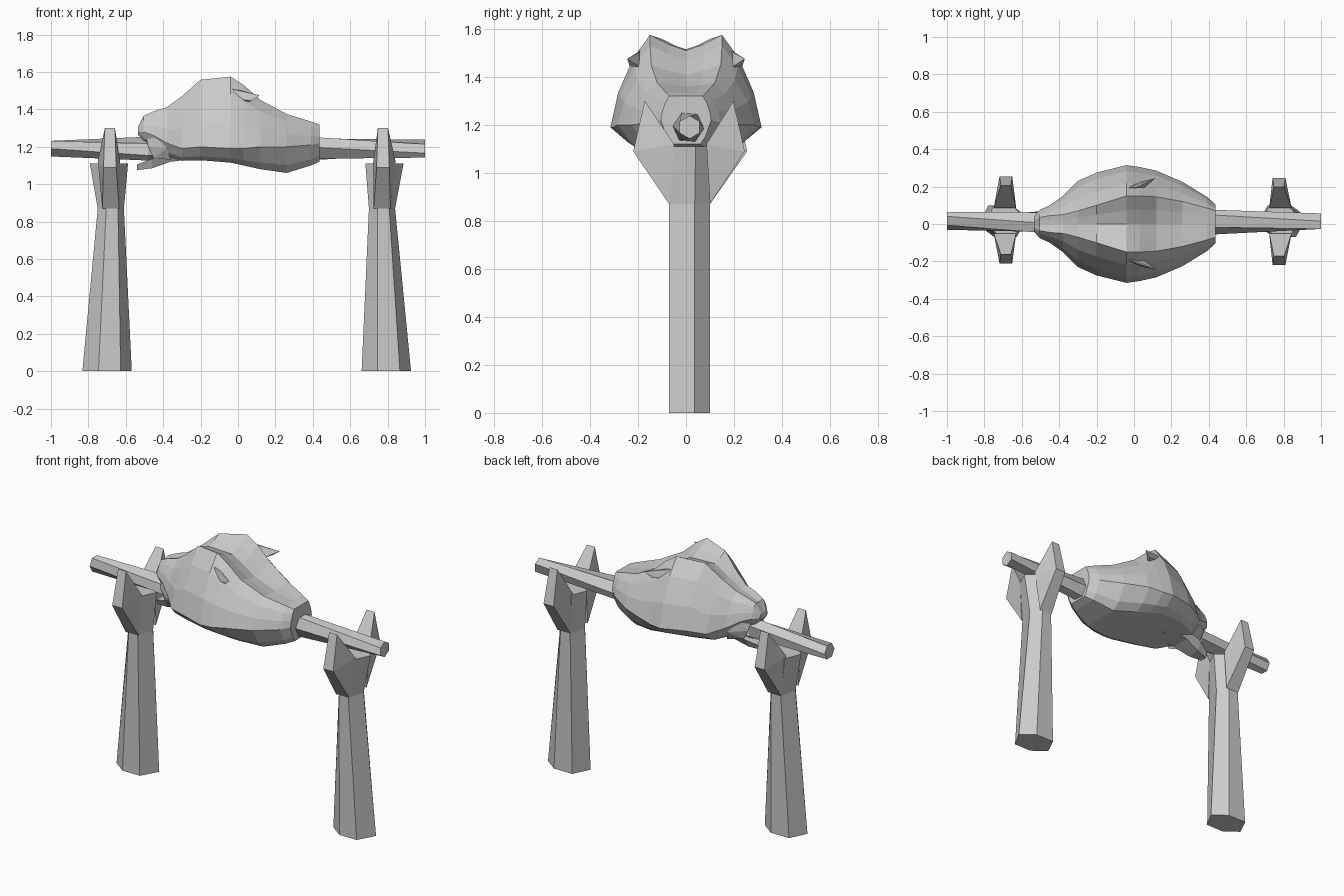
import bpy, bmesh, math
from mathutils import Vector

if "Cube" in bpy.data.objects:
    bpy.data.objects.remove(bpy.data.objects["Cube"])


def finish(name, bm):
    bmesh.ops.recalc_face_normals(bm, faces=bm.faces)
    mesh = bpy.data.meshes.new(name)
    bm.to_mesh(mesh)
    bm.free()
    obj = bpy.data.objects.new(name, mesh)
    bpy.context.collection.objects.link(obj)
    return obj


def loft(name, rings):
    """Skin a list of closed rings and cap both ends."""
    bm = bmesh.new()
    loops = [[bm.verts.new(p) for p in ring] for ring in rings]
    n = len(loops[0])
    for a, b in zip(loops, loops[1:]):
        for i in range(n):
            j = (i + 1) % n
            bm.faces.new((a[i], a[j], b[j], b[i]))
    bm.faces.new(loops[0])
    bm.faces.new(loops[-1])
    return finish(name, bm)


def hull(name, points):
    bm = bmesh.new()
    for p in points:
        bm.verts.new(p)
    res = bmesh.ops.convex_hull(bm, input=bm.verts)
    junk = {v for v in res["geom_interior"] + res["geom_unused"]
            if isinstance(v, bmesh.types.BMVert)}
    bmesh.ops.delete(bm, geom=list(junk), context='VERTS')
    return finish(name, bm)


def hexagon(cx, z, hx, y0=-0.07, y1=0.10):
    cy, hy = (y0 + y1) / 2, (y1 - y0) / 2
    return [Vector((cx + sx * hx, cy + sy * hy, z)) for sx, sy in
            ((-1, -.25), (-.35, -1), (.55, -1), (1, .25), (.35, 1), (-.6, 1))]


# forked posts
def post(side, base_x, neck_x, fork_x, prong_x, y_front, y_back):
    base = hexagon(base_x, 0, 0.132)
    neck = hexagon(neck_x, 0.87, 0.07)
    loft(side + "_post", [base, neck])
    crotch = hexagon(fork_x, 1.11, 0.102, -0.06, 0.10)
    loft(side + "_fork_base", [neck, crotch])
    for label, s, y_end, y_in in (("front", -1, y_front, -0.05), ("back", 1, y_back, 0.085)):
        pts = []
        for w in (-1, 1):
            pts += [(neck_x + w * 0.045, -0.07 if s < 0 else 0.10, 0.87),
                    (fork_x + w * 0.06, y_in, 1.12),
                    (prong_x + w * 0.034, y_end, 1.09),
                    (prong_x + w * 0.027, y_end - s * 0.048, 1.30)]
        hull(side + "_" + label + "_prong", pts)


post("left", -0.70, -0.68, -0.69, -0.685, -0.21, 0.255)
post("right", 0.793, 0.77, 0.783, 0.775, -0.22, 0.245)

# six-sided spit pole, thicker and twisted towards the middle
rings = []
for x, r, cy, cz, turn in ((-1, .048, .017, 1.19, 0), (-.48, .064, .01, 1.19, 35),
                           (.43, .066, .01, 1.19, 55), (1, .048, .015, 1.19, 90)):
    rings.append([(x, cy + r * math.cos(math.radians(60 * i + turn)),
                   cz + r * math.sin(math.radians(60 * i + turn))) for i in range(6)])
loft("spit_pole", rings)


# roast head: mirrored sections
def section(x, zc, yr, zr, yw, zw, yb, zb):
    half = [(yr * .5, zc * .6 + zr * .4), (yr, zr),
            (yr + (yw - yr) * .42, zr + (zw - zr) * .25),
            (yr + (yw - yr) * .8, zr + (zw - zr) * .62),
            (yw, zw), (yw * .45 + yb * .55, zb + (zw - zb) * .3), (yb, zb)]
    right = [(x, y, z) for y, z in half]
    left = [(x, -y, z) for y, z in reversed(half)]
    return [(x, 0, zc)] + right + [(x, 0, zb)] + left


# x, centre top, ridge y/z, widest y/z, belly y/z
sections = [
    (.435, 1.32, .07, 1.32, .105, 1.22, .06, 1.12),
    (.39, 1.335, .085, 1.335, .145, 1.21, .085, 1.10),
    (.26, 1.36, .12, 1.375, .225, 1.20, .12, 1.06),
    (.12, 1.41, .145, 1.45, .285, 1.20, .17, 1.08),
    (.03, 1.47, .15, 1.53, .305, 1.19, .19, 1.10),
    (-.04, 1.51, .15, 1.575, .315, 1.19, .20, 1.115),
    (-.20, 1.515, .10, 1.558, .275, 1.20, .19, 1.128),
    (-.30, 1.455, .07, 1.47, .23, 1.19, .15, 1.125),
    (-.38, 1.405, .05, 1.412, .15, 1.22, .09, 1.15),
    (-.45, 1.38, .045, 1.39, .10, 1.26, .055, 1.20),
    (-.505, 1.36, .035, 1.365, .075, 1.28, .04, 1.235),
    (-.535, 1.30, .02, 1.305, .04, 1.28, .02, 1.265),
]
loft("roast_head", [section(*s) for s in sections])

# lower jaw
jaw = []
for x, w, z0, z1 in ((-.54, .035, 1.075, 1.105), (-.46, .07, 1.085, 1.135),
                     (-.36, .10, 1.12, 1.17), (-.24, .13, 1.135, 1.20)):
    jaw.append([(x, -w, z1), (x, w, z1), (x, w * .6, z0), (x, -w * .6, z0)])
loft("lower_jaw", jaw)

# lip corners and ragged ears on both sides
for name, s in (("front", -1), ("back", 1)):
    hull(name + "_lip", [(x, s * y, z) for x, y, z in (
        (-.49, .06, 1.25), (-.48, .075, 1.20), (-.44, .10, 1.26), (-.45, .075, 1.14),
        (-.38, .14, 1.19), (-.36, .11, 1.13), (-.40, .05, 1.20))])
    hull(name + "_ear", [(x, s * y, z) for x, y, z in (
        (-.04, .19, 1.51), (.02, .20, 1.50), (.03, .225, 1.45), (.115, .245, 1.475),
        (.075, .235, 1.445), (.05, .19, 1.44))])
